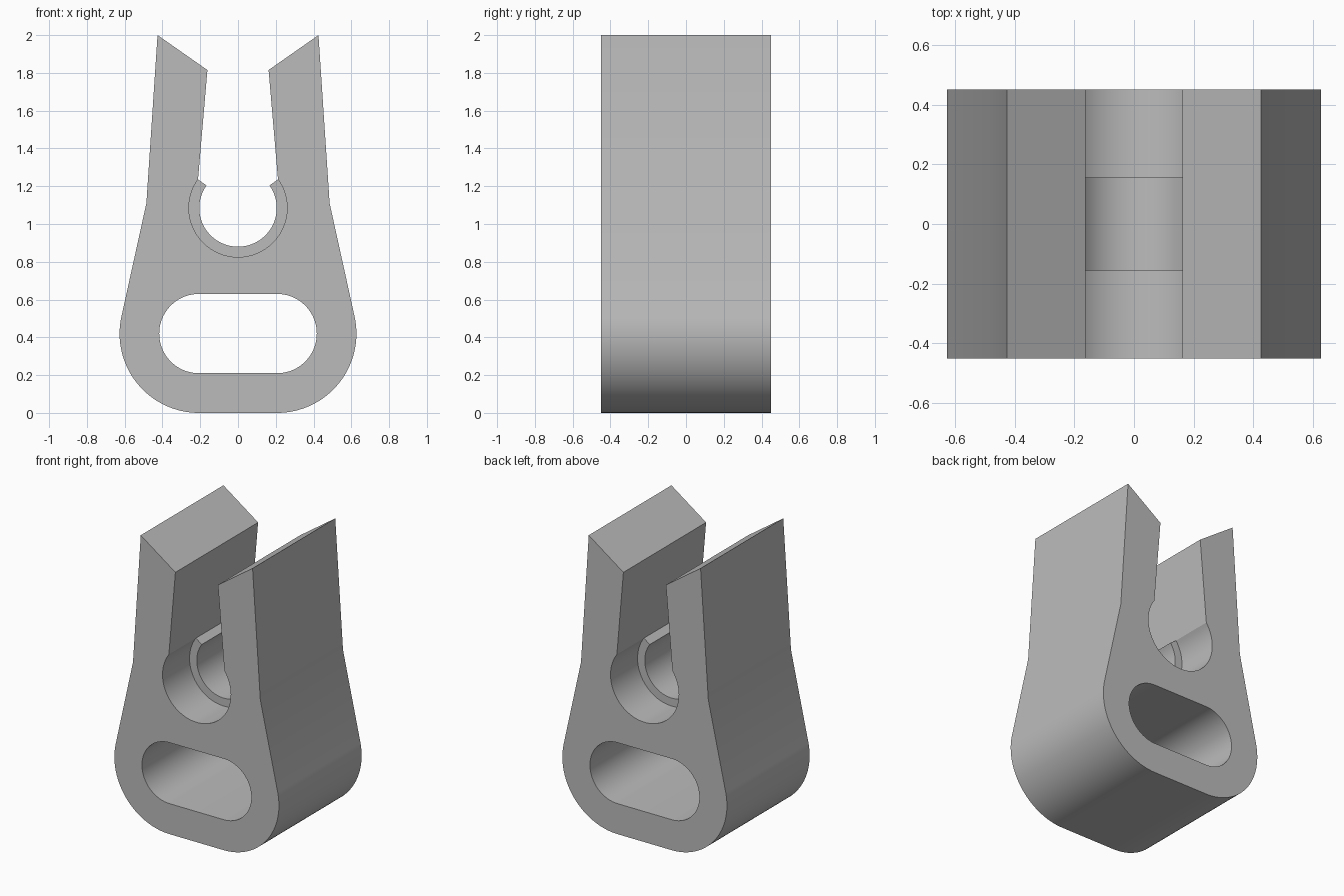
import bpy, bmesh
from math import sin, cos, radians

cube = bpy.data.objects.get("Cube")
if cube:
    bpy.data.objects.remove(cube)

grey = bpy.data.materials.new("plain grey")
grey.use_nodes = True
colour = (0.5, 0.5, 0.5, 1)
grey.diffuse_color = colour
grey.node_tree.nodes["Principled BSDF"].inputs["Base Color"].default_value = colour


def arc(cx, cz, r, start, end, steps):
    """Points along an arc, angles in degrees."""
    angles = [radians(start + (end - start) * i / steps) for i in range(steps + 1)]
    return [(cx + r * cos(a), cz + r * sin(a)) for a in angles]


def mirrored(half):
    """Close a right-hand half profile with its mirror image."""
    return half + [(-x, z) for x, z in reversed(half)]


def extrude_profile(name, loops, half_depth):
    """Fill closed loops (outline, then holes) and extrude them along y."""
    bm = bmesh.new()
    for loop in loops:
        verts = [bm.verts.new((x, -half_depth, z)) for x, z in loop]
        for a, b in zip(verts, verts[1:] + verts[:1]):
            bm.edges.new((a, b))
    bmesh.ops.triangle_fill(bm, edges=bm.edges[:], use_beauty=True)
    grown = bmesh.ops.extrude_face_region(bm, geom=bm.faces[:], use_keep_orig=True)
    moved = [v for v in grown["geom"] if isinstance(v, bmesh.types.BMVert)]
    bmesh.ops.translate(bm, verts=moved, vec=(0, 2 * half_depth, 0))
    bmesh.ops.recalc_face_normals(bm, faces=bm.faces[:])
    mesh = bpy.data.meshes.new(name)
    bm.to_mesh(mesh)
    bm.free()
    mesh.materials.append(grey)
    obj = bpy.data.objects.new(name, mesh)
    bpy.context.collection.objects.link(obj)
    bpy.ops.object.select_all(action="DESELECT")
    obj.select_set(True)
    bpy.context.view_layer.objects.active = obj
    bpy.ops.object.shade_smooth_by_angle(angle=radians(20))
    return obj


# Key sizes: rounded base, round seat and the angle where the seat opens
base_x, base_z, base_r = 0.207, 0.42, 0.42
seat_z, seat_r, mouth = 1.085, 0.26, 35.5

# Clip body: seat, jaw and rounded base, with a rounded slot through the base
half_outline = arc(0, seat_z, seat_r, -88, mouth, 32)
half_outline += [(0.162, 1.815), (0.426, 2.0), (0.485, 1.11)]
half_outline += arc(base_x, base_z, base_r, 12, -90, 32)
slot = mirrored(arc(base_x, base_z, base_r / 2, 90, -90, 40))
extrude_profile("clip_body", [mirrored(half_outline), slot], 0.45)

# Raised rib around the middle of the seat, sunk slightly into the body
rib = arc(0, seat_z, 0.205, mouth, -180 - mouth, 64)
rib += arc(0, seat_z, seat_r + 0.006, -180 - mouth, mouth, 64)
extrude_profile("seat_rib", [rib], 0.156)
